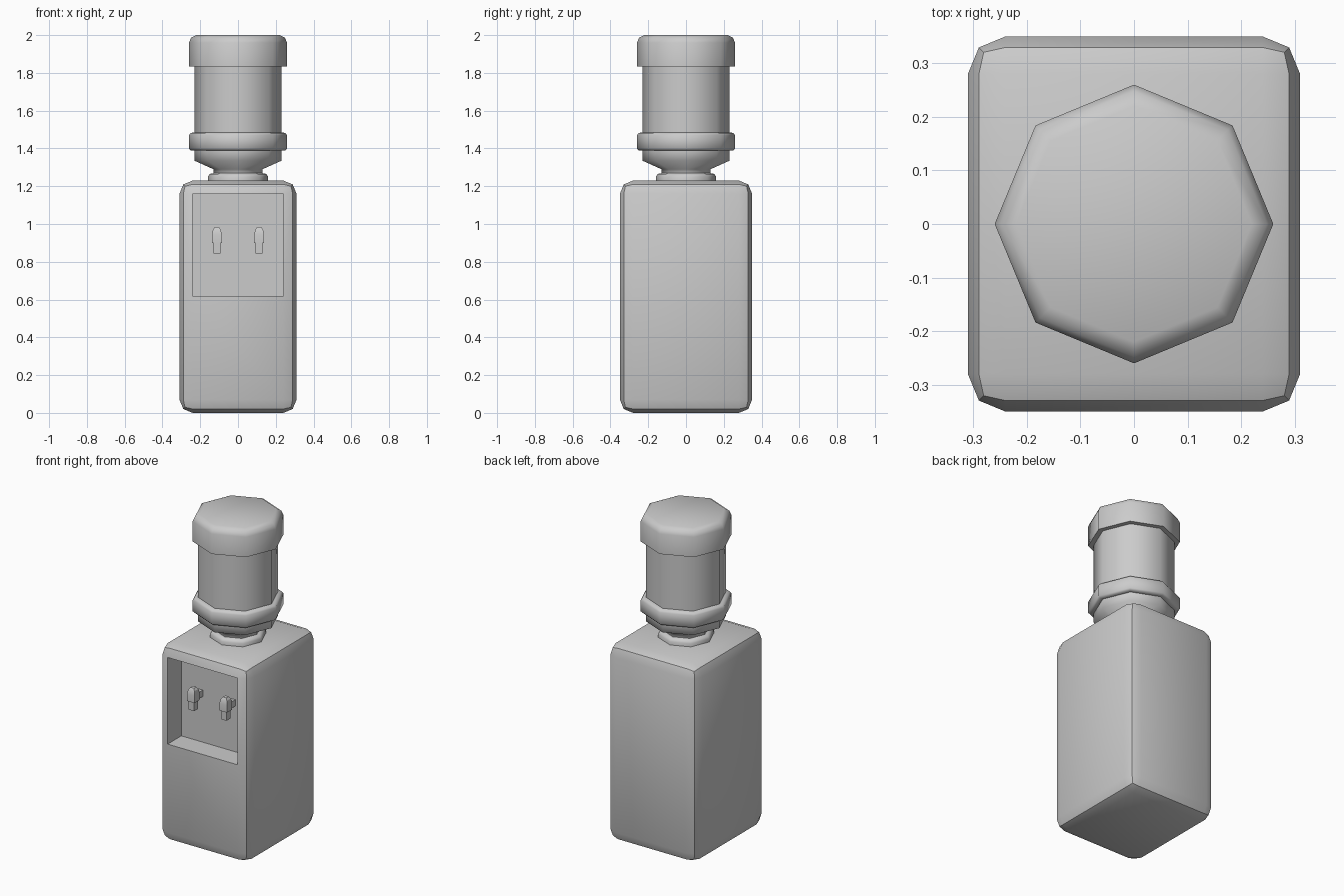
import bpy, bmesh
from math import cos, sin, pi, radians
from mathutils import Matrix, Vector

if "Cube" in bpy.data.objects:
    bpy.data.objects.remove(bpy.data.objects["Cube"])


def finish(name, bm, angle):
    bmesh.ops.recalc_face_normals(bm, faces=bm.faces)
    mesh = bpy.data.meshes.new(name)
    bm.to_mesh(mesh)
    bm.free()
    ob = bpy.data.objects.new(name, mesh)
    bpy.context.collection.objects.link(ob)
    bpy.ops.object.select_all(action='DESELECT')
    ob.select_set(True)
    bpy.context.view_layer.objects.active = ob
    bpy.ops.object.shade_smooth_by_angle(angle=radians(angle))
    return ob


def add_loft(bm, rings):
    """Skin a stack of equally sized rings of points and cap both ends."""
    loops = [[bm.verts.new(p) for p in ring] for ring in rings]
    n = len(loops[0])
    for a, b in zip(loops, loops[1:]):
        for i in range(n):
            j = (i + 1) % n
            bm.faces.new((a[i], a[j], b[j], b[i]))
    bm.faces.new(loops[0][::-1])
    bm.faces.new(loops[-1])


def lathe(name, profile, sides=8, angle=66):
    bm = bmesh.new()
    add_loft(bm, [[(r * cos(2 * pi * i / sides), r * sin(2 * pi * i / sides), z)
                   for i in range(sides)] for r, z in profile])
    return finish(name, bm, angle)


def rect(x, y, hx, hy, z):
    return [(x - hx, y - hy, z), (x + hx, y - hy, z), (x + hx, y + hy, z), (x - hx, y + hy, z)]


# Cabinet: rounded box with a recessed dispensing bay in the front
bm = bmesh.new()
bmesh.ops.create_cube(bm, size=1, matrix=Matrix.Translation((0, 0, 0.615))
                      @ Matrix.Diagonal((0.62, 0.70, 1.23, 1)))
bmesh.ops.bevel(bm, geom=bm.edges[:], offset=0.07, segments=2, profile=0.5, affect='EDGES')
bm.normal_update()
front = min(bm.faces, key=lambda f: f.calc_center_median().y)
bmesh.ops.bisect_plane(bm, geom=[front] + front.edges[:] + front.verts[:],
                       plane_co=(0, 0, 0.62), plane_no=(0, 0, 1))
bay = [f for f in bm.faces if f.calc_center_median().y < -0.349
       and f.calc_center_median().z > 0.62]
out = bmesh.ops.extrude_face_region(bm, geom=bay)
bmesh.ops.translate(bm, vec=(0, 0.135, 0),
                    verts=[v for v in out['geom'] if isinstance(v, bmesh.types.BMVert)])
bmesh.ops.delete(bm, geom=[f for f in bay if f.is_valid], context='FACES_ONLY')
finish("cabinet", bm, 35)

# Octagonal water bottle, neck upwards from the collar
lathe("water_bottle", [
    (0.13, 1.26), (0.13, 1.29), (0.23, 1.335), (0.23, 1.39), (0.25, 1.39),
    (0.26, 1.40), (0.26, 1.47), (0.25, 1.482), (0.23, 1.485), (0.23, 1.835),
    (0.26, 1.835), (0.26, 1.96), (0.248, 1.986), (0.22, 2.0)])

# Collar that holds the neck on the cabinet
lathe("bottle_collar", [(0.16, 1.22), (0.16, 1.25), (0.15, 1.265), (0.125, 1.27)])

# Two taps: lever head, spout and arm to the back of the bay
for side, x in (("left", -0.112), ("right", 0.112)):
    y = -0.28
    bm = bmesh.new()
    add_loft(bm, [rect(x, y, 0.026, 0.026, 0.90), rect(x, y, 0.026, 0.026, 0.945),
                  rect(x, y, 0.021, 0.02, 0.97), rect(x, y, 0.012, 0.012, 0.983)])
    add_loft(bm, [rect(x, y, 0.019, 0.019, 0.845), rect(x, y, 0.019, 0.019, 0.90)])
    add_loft(bm, [rect(x, -0.235, 0.02, 0.022, 0.905), rect(x, -0.235, 0.02, 0.022, 0.945)])
    finish(side + "_tap", bm, 20)
